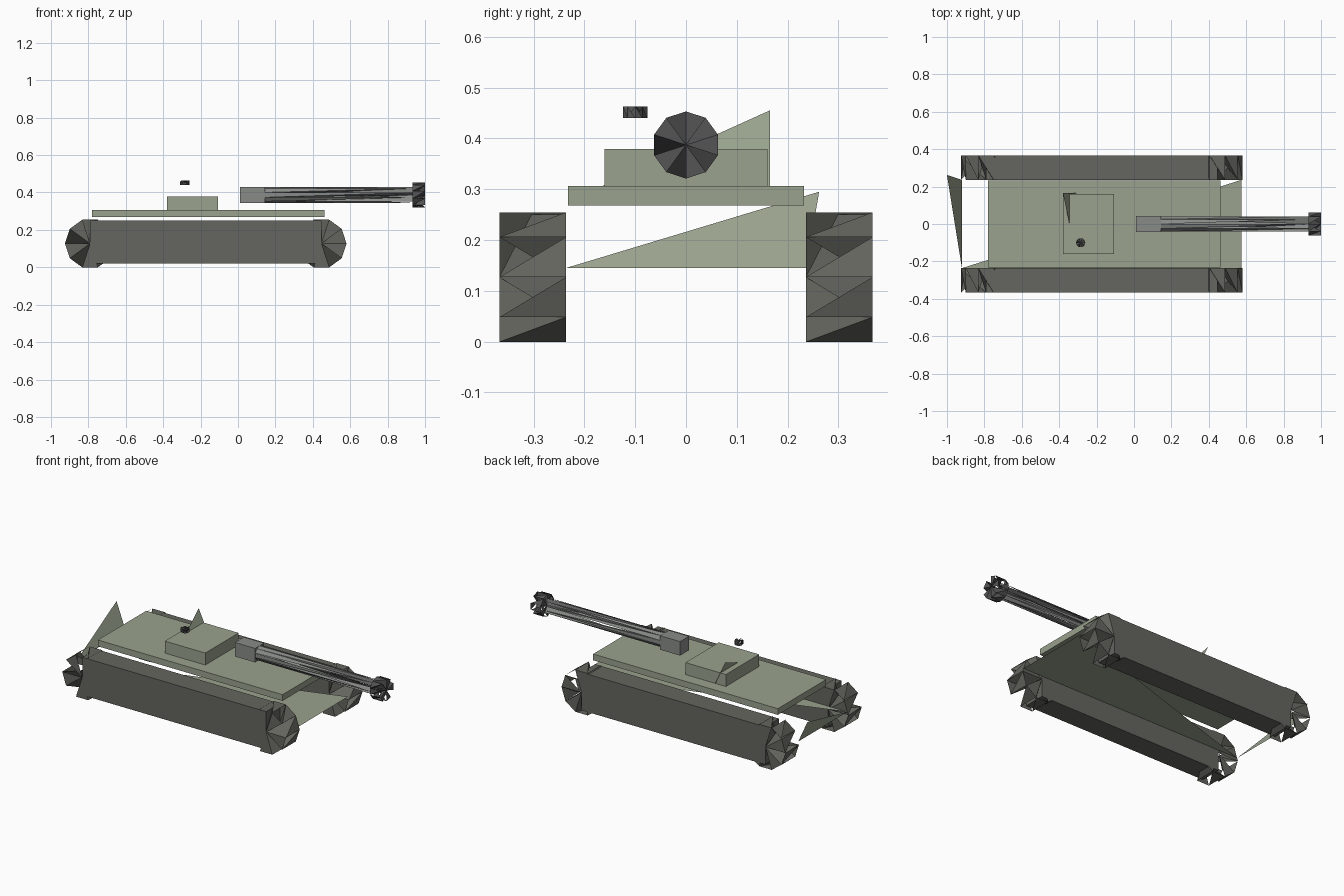
import bpy
from math import cos, sin, pi
from mathutils import Vector

if "Cube" in bpy.data.objects:
    bpy.data.objects.remove(bpy.data.objects["Cube"])


def paint(name, rgb):
    m = bpy.data.materials.new(name)
    m.diffuse_color = (*rgb, 1)
    m.use_nodes = True
    m.node_tree.nodes["Principled BSDF"].inputs["Base Color"].default_value = m.diffuse_color
    return m


OLIVE = paint("olive", (0.32, 0.36, 0.27))
DARK = paint("dark_rubber", (0.13, 0.13, 0.115))
STEEL = paint("steel", (0.25, 0.26, 0.25))
BLACK = paint("black_metal", (0.09, 0.09, 0.09))


def mesh(name, verts, faces, mat):
    me = bpy.data.meshes.new(name)
    me.from_pydata([tuple(v) for v in verts], [], faces)
    me.materials.append(mat)
    ob = bpy.data.objects.new(name, me)
    bpy.context.collection.objects.link(ob)
    return ob


def box(name, x, y, z, mat):
    v = [(a, b, c) for a in x for b in y for c in z]
    f = [(0, 1, 3, 2), (4, 6, 7, 5), (0, 4, 5, 1),
         (2, 3, 7, 6), (0, 2, 6, 4), (1, 5, 7, 3)]
    return mesh(name, v, f, mat)


def faceted_drum(name, start, end, r, u, w, mat, n=10):
    """Drum of open facets: half side panels, and fans twisted between the rims.
    u and w span the cross-section; the first vertex lies along u."""
    s, e, u, w = map(Vector, (start, end, u, w))
    rim = [u * r * cos(2 * pi * i / n) + w * r * sin(2 * pi * i / n) for i in range(n)]
    verts = [s + p for p in rim] + [e + p for p in rim] + [s, e]
    faces = []
    for i in range(n):
        j = (i + 1) % n
        faces.append((i, j, n + i))                   # side facet
        if i % 2:
            faces += [(2 * n, j, n + i), (2 * n + 1, n + i, n + j)]
        else:
            faces += [(2 * n, j, i), (2 * n + 1, n + i, j)]
    return mesh(name, verts, faces, mat)


X, Y, Z = (1, 0, 0), (0, 1, 0), (0, 0, 1)

# Tracks: long box with a faceted drum at each end
for side, y0 in (("right", -0.367), ("left", 0.236)):
    y1 = y0 + 0.131
    box(side + "_track", (-0.79, 0.446), (y0, y1), (0.02, 0.25), DARK)
    for end, x in (("rear", -0.791), ("front", 0.446)):
        faceted_drum(f"{side}_{end}_track_drum", (x, y1, 0.127), (x, y0, 0.127),
                     0.134, X, Z, DARK)

# Hull deck, turret and open hull plates
box("hull_deck", (-0.78, 0.462), (-0.232, 0.232), (0.268, 0.306), OLIVE)
box("turret", (-0.38, -0.108), (-0.16, 0.16), (0.306, 0.379), OLIVE)
mesh("hull_floor", [(-0.92, -0.236, 0.145), (0.575, -0.236, 0.145), (0.575, 0.236, 0.145)],
     [(0, 1, 2)], OLIVE)
mesh("hull_rear_plate", [(-0.92, -0.236, 0.145), (-0.92, 0.236, 0.145), (-1.0, 0.262, 0.295)],
     [(0, 1, 2)], OLIVE)
mesh("turret_rear_plate", [(-0.31, -0.165, 0.306), (-0.31, 0.165, 0.306), (-0.38, 0.165, 0.455)],
     [(0, 1, 2)], OLIVE)

# Gun
box("gun_mantlet", (0.01, 0.145), (-0.043, 0.043), (0.345, 0.43), STEEL)
faceted_drum("gun_barrel", (0.145, 0, 0.387), (0.94, 0, 0.387), 0.043, Z, (0, -1, 0), STEEL)
faceted_drum("muzzle", (0.932, 0, 0.387), (1.0, 0, 0.387), 0.066, Z, (0, -1, 0), BLACK)

# Hatch periscope
faceted_drum("periscope", (-0.285, -0.1, 0.44), (-0.285, -0.1, 0.463), 0.025, X, Y, BLACK)
